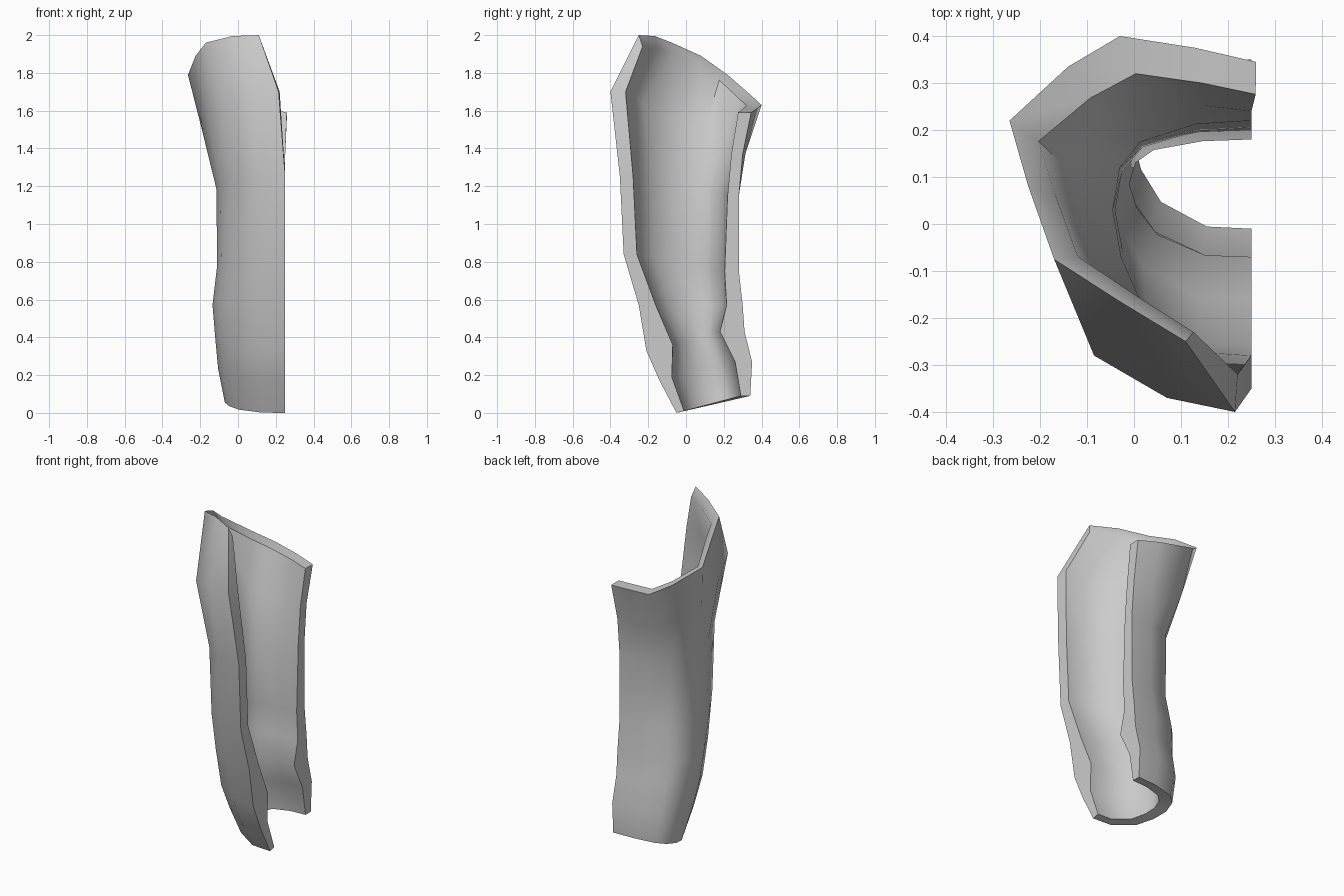
import bpy, bmesh

if "Cube" in bpy.data.objects:
    bpy.data.objects.remove(bpy.data.objects["Cube"])

CUT = 0.25  # plane of the open side

# C-shaped section: (0 = leftmost .. 1 = cut, 0 = front .. 1 = back)
SECTION = [(1, 0), (.62, .015), (.23, .19), (.06, .42), (0, .62),
           (.05, .8), (.2, .91), (.6, .985), (1, 1)]

# Sloping rim and the flared ring beneath it
RIM = [(.11, -.25, 2), (-.03, -.165, 1.995), (-.17, -.075, 1.96),
       (-.225, .08, 1.89), (-.265, .22, 1.79), (-.14, .335, 1.69),
       (-.03, .4, 1.63), (.13, .375, 1.61), (.26, .345, 1.59)]
FLARE = [(.215, -.4), (.07, -.37), (-.085, -.28), (-.16, -.08), (-.19, .12),
         (-.14, .24), (-.03, .31), (.13, .315), (.25, .3)]

# Lower rings: left x, front y, back y, front z, back z
OUTER = [(-.115, -.35, .28, 1.25, 1.15), (-.11, -.33, .28, .84, .75),
         (-.135, -.25, .30, .57, .57), (-.12, -.21, .31, .33, .43),
         (-.105, -.14, .35, .17, .27), (-.07, -.05, .34, 0, .09)]
INNER = [(-.045, -.28, .22, 1.25, 1.15), (-.04, -.26, .205, .84, .75),
         (-.05, -.16, .215, .57, .57), (-.01, -.07, .18, .36, .43),
         (-.03, -.075, .26, .19, .27), (0, -.01, .29, .01, .09)]


def ring(left, front, back, zf, zb):
    return [(left + (CUT - left) * u, front + (back - front) * v,
             zf + (zb - zf) * v) for u, v in SECTION]


def flare(sx, sy):
    return [(CUT + (x - CUT) * sx, y * sy, 1.7 - .33 * v)
            for (x, y), (u, v) in zip(FLARE, SECTION)]


def inner_rim():
    return [(CUT + (x - CUT) * .88, y * (.92 if y < 0 else .8),
             z - .15 * (z - 1.6)) for x, y, z in RIM]


outer = [RIM, flare(1, 1)] + [ring(*r) for r in OUTER]
inner = [inner_rim(), flare(.84, .8)] + [ring(*r) for r in INNER]

# Half shin shell: outer skin, inner skin, and the edges joining them
bm = bmesh.new()
o = [[bm.verts.new(p) for p in row] for row in outer]
i = [[bm.verts.new(p) for p in row] for row in inner]
rows, cols = len(o), len(SECTION)
for r in range(rows - 1):
    for c in range(cols - 1):
        for g in (o, i):
            bm.faces.new((g[r][c], g[r][c + 1], g[r + 1][c + 1], g[r + 1][c]))
    for c in (0, cols - 1):
        bm.faces.new((o[r][c], i[r][c], i[r + 1][c], o[r + 1][c]))
for c in range(cols - 1):
    for r in (0, rows - 1):
        bm.faces.new((o[r][c], o[r][c + 1], i[r][c + 1], i[r][c]))
bmesh.ops.recalc_face_normals(bm, faces=bm.faces)

mesh = bpy.data.meshes.new("shin_guard_half")
bm.to_mesh(mesh)
bm.free()
guard = bpy.data.objects.new("shin_guard_half", mesh)
bpy.context.collection.objects.link(guard)
bpy.context.view_layer.objects.active = guard
guard.select_set(True)
bpy.ops.object.shade_smooth_by_angle(angle=0.75)
